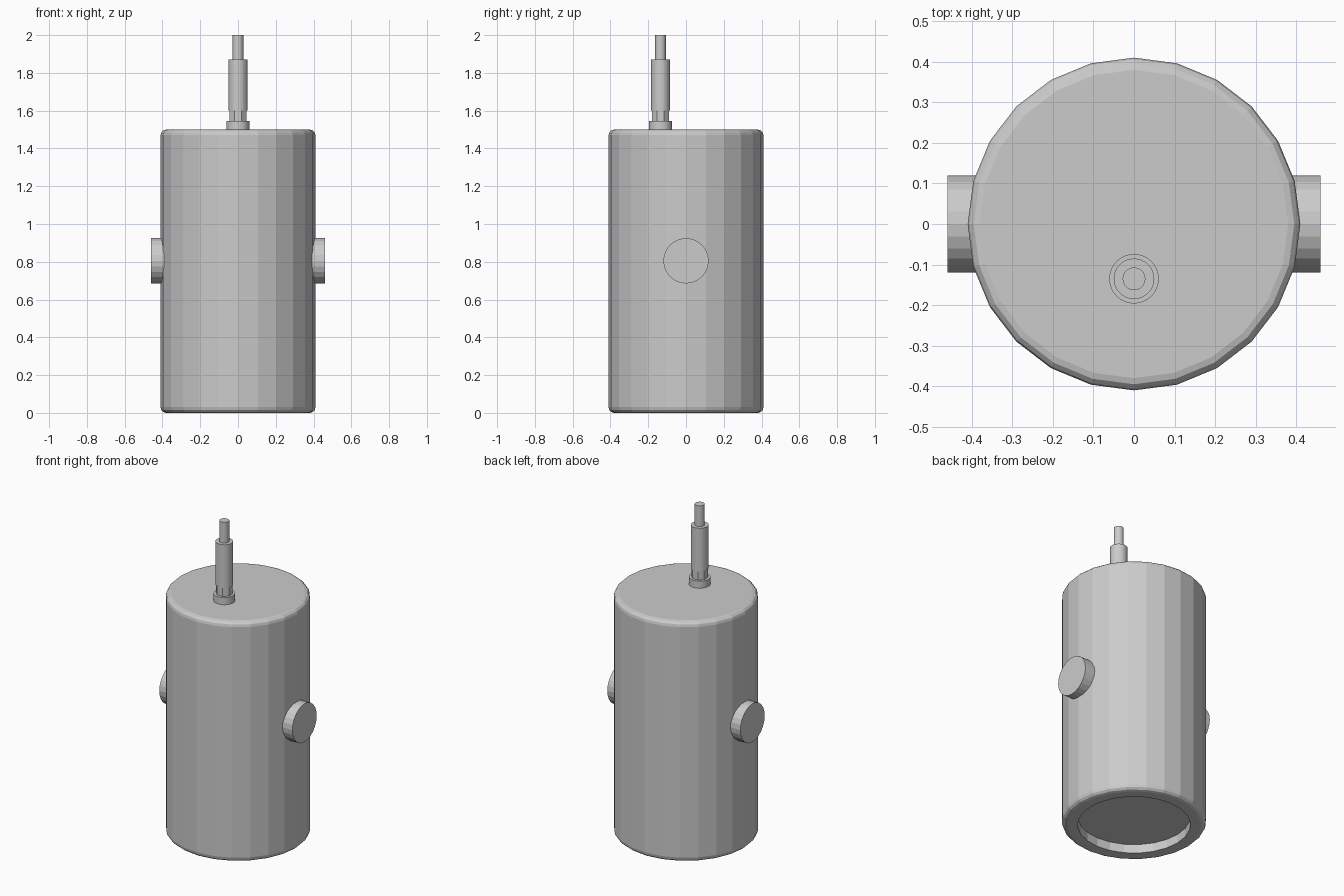
import bpy, bmesh
from math import sin, cos, pi

if "Cube" in bpy.data.objects:
    bpy.data.objects.remove(bpy.data.objects["Cube"])


def lathe(name, profile, sides, loc=(0, 0, 0), rot=(0, 0, 0), turn=0.0):
    """Revolve (radius, height) points around local z and cap both ends."""
    bm = bmesh.new()
    rings = []
    for r, z in profile:
        rings.append([bm.verts.new((r * cos(turn + 2 * pi * i / sides),
                                    r * sin(turn + 2 * pi * i / sides), z))
                      for i in range(sides)])
    for a, b in zip(rings, rings[1:]):
        for i in range(sides):
            j = (i + 1) % sides
            bm.faces.new((a[i], a[j], b[j], b[i]))
    bm.faces.new(rings[0][::-1])
    bm.faces.new(rings[-1])
    bmesh.ops.recalc_face_normals(bm, faces=bm.faces)
    mesh = bpy.data.meshes.new(name)
    bm.to_mesh(mesh)
    bm.free()
    obj = bpy.data.objects.new(name, mesh)
    obj.location = loc
    obj.rotation_euler = rot
    bpy.context.collection.objects.link(obj)
    return obj


# Canister body: recessed underside, rounded bottom and top rims
R, H, B, STEPS = 0.41, 1.5, 0.03, 3
arc = [i * pi / 2 / STEPS for i in range(STEPS + 1)]
bottom = [(R - B + B * sin(a), B - B * cos(a)) for a in arc]
top = [(R - B + B * cos(a), H - B + B * sin(a)) for a in arc]
lathe("canister_body", [(0.32, 0.055), (0.32, 0.0)] + bottom + top, 24)

# Side knobs, left and right
for side, label in ((-1, "left"), (1, "right")):
    lathe(label + "_side_knob", [(0.12, 0.34), (0.12, 0.46)], 24,
          (0, 0, 0.805), (0, side * pi / 2, 0))

# Rod assembly set towards the front of the lid
ROD = (0, -0.135, 0)
lathe("rod_collar", [(0.061, 1.49), (0.061, 1.545)], 32, ROD)
lathe("rod_nut", [(0.048, 1.54), (0.048, 1.605)], 8, ROD, turn=pi / 8)
lathe("rod_sleeve", [(0.05, 1.6), (0.05, 1.87)], 32, ROD)
lathe("rod_tip", [(0.028, 1.86), (0.028, 2.0)], 32, ROD)
